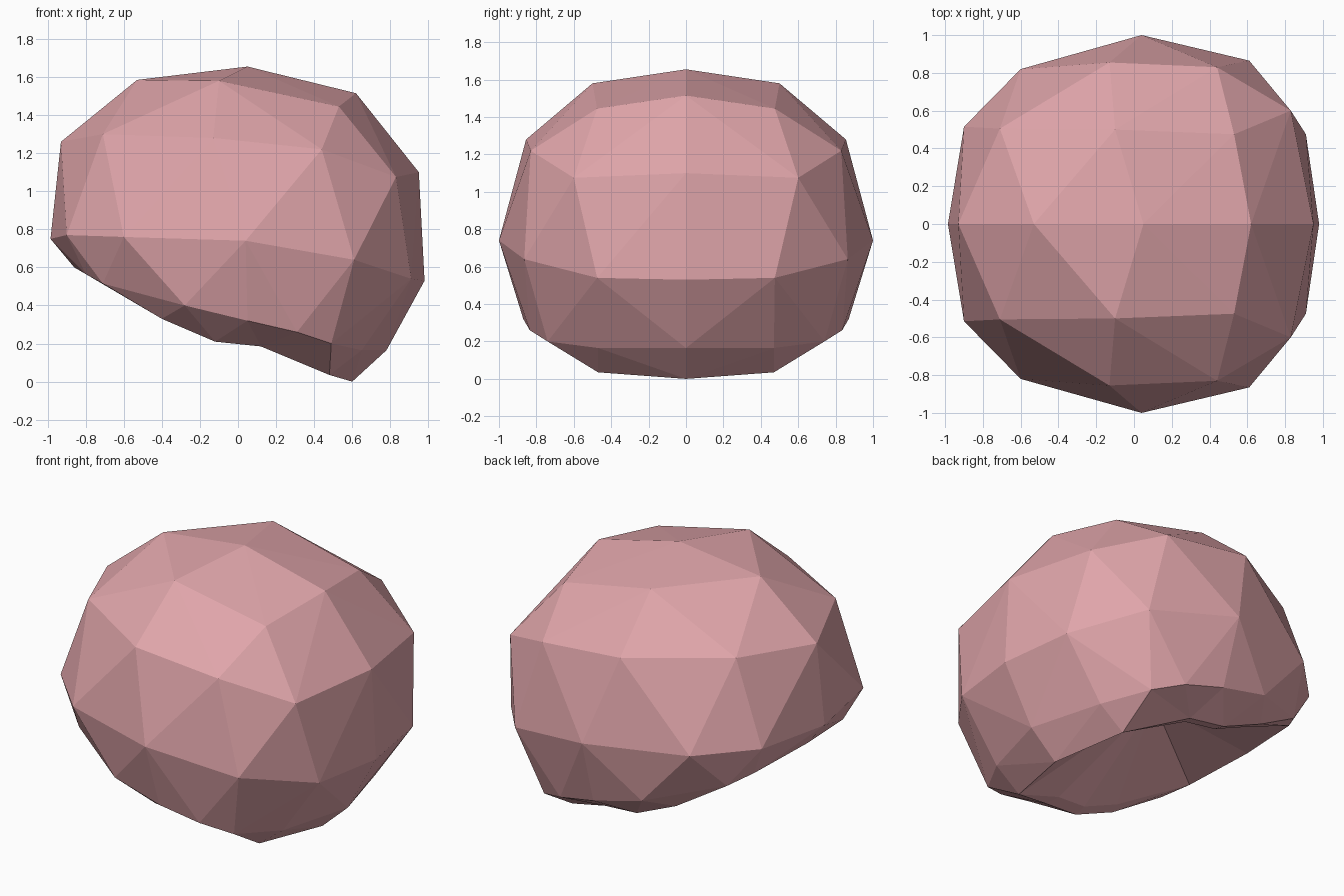
import bpy, bmesh
from mathutils import Vector

if "Cube" in bpy.data.objects:
    bpy.data.objects.remove(bpy.data.objects["Cube"])

# Half profiles of the faceted cap (y >= 0); mirrored across y below
DOME = [(.05, 0, 1.655), (.62, 0, 1.515), (.95, 0, 1.10), (.98, 0, .53),
        (-.53, 0, 1.585), (-.93, 0, 1.26), (-.985, 0, .75),
        (-.10, .50, 1.58), (.53, .475, 1.445), (.83, .60, 1.075), (.91, .475, .54),
        (.61, .865, .64), (.44, .83, 1.22), (-.13, .855, 1.28), (.04, 1.0, .74),
        (-.60, .82, .76), (-.71, .505, 1.30), (-.90, .515, .77)]
# Lower edge of the dome, and the inner rim point each one folds in to
EDGE = [(.78, 0, .165), (.65, .47, .165), (.49, .74, .20), (.31, .835, .26),
        (.05, .87, .32), (-.28, .85, .40), (-.71, .60, .515), (-.80, .45, .565),
        (-.86, 0, .60)]
RIM = [(.60, 0, 0), (.48, .47, .035), (.48, .47, .035), (.12, .65, .185),
       (.12, .65, .185), (-.12, .67, .21), (-.40, .67, .33), (-.80, .45, .565),
       (-.86, 0, .60)]


def flip(p):
    return (p[0], -p[1], p[2])


bm = bmesh.new()

# Dome: convex skin over the points, opened underneath
pairs = list(zip(EDGE, RIM))
pairs += [(flip(p), flip(r)) for p, r in pairs if p[1] > 0]
for p in DOME + [flip(p) for p in DOME if p[1] > 0]:
    bm.verts.new(p)
edge_verts = [bm.verts.new(p) for p, r in pairs]
edge_set = set(edge_verts)
bmesh.ops.convex_hull(bm, input=list(bm.verts))
under = [f for f in bm.faces if all(v in edge_set for v in f.verts)]
bmesh.ops.delete(bm, geom=under, context='FACES')

# Rim folded inward, a narrow lip, then a hollow underneath
boundary = [e for e in bm.edges if len(e.link_faces) == 1]
made, fold, lip = {}, {}, {}
for v, (p, r) in zip(edge_verts, pairs):
    if p != r and r not in made:
        made[r] = bm.verts.new(r)
    fold[v] = made.get(r, v)
for r, v in made.items():
    if -.5 < r[0] < .2:
        lip[v] = bm.verts.new(Vector(r).lerp(Vector((-.10, 0, .36)), .12))
centre = bm.verts.new((-.15, 0, .68))


def face(*verts):
    unique = list(dict.fromkeys(verts))
    if len(unique) > 2:
        bm.faces.new(unique)


for e in boundary:
    a, b = e.verts
    ra, rb = fold[a], fold[b]
    la, lb = lip.get(ra, ra), lip.get(rb, rb)
    face(a, b, rb, ra)
    if ra is not rb:
        face(ra, rb, lb, la)
        face(la, lb, centre)

bmesh.ops.delete(bm, geom=[v for v in bm.verts if not v.link_faces], context='VERTS')
bmesh.ops.triangulate(bm, faces=[f for f in bm.faces if len(f.verts) > 3])
bmesh.ops.recalc_face_normals(bm, faces=list(bm.faces))

mesh = bpy.data.meshes.new("rounded_cap")
bm.to_mesh(mesh)
bm.free()
mat = bpy.data.materials.new("dusty pink")
mat.diffuse_color = (.74, .375, .40, 1)
mat.use_nodes = True
mat.node_tree.nodes["Principled BSDF"].inputs["Base Color"].default_value = mat.diffuse_color
mesh.materials.append(mat)
obj = bpy.data.objects.new("rounded_cap", mesh)
bpy.context.collection.objects.link(obj)
